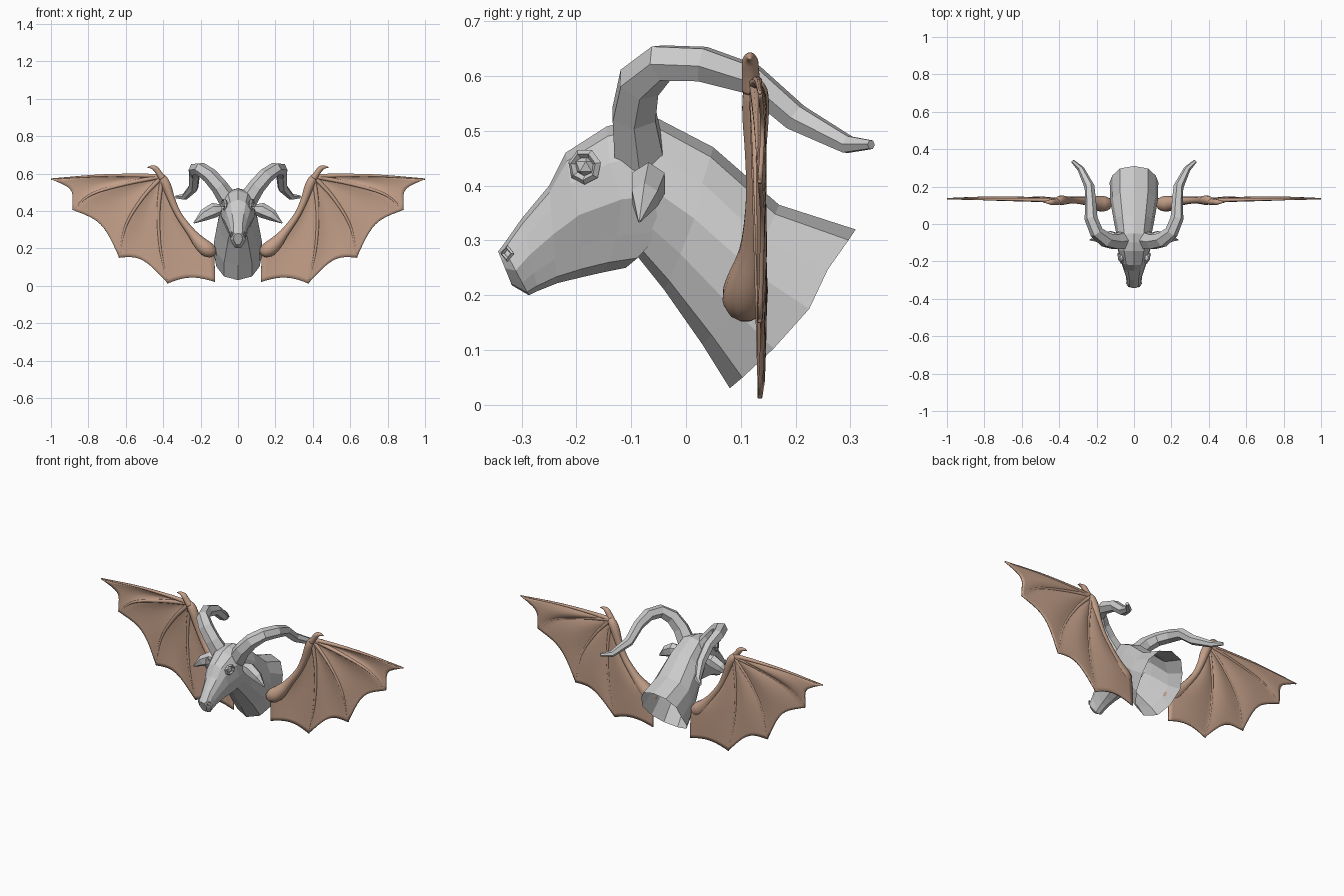
import bpy, bmesh
from math import sin, cos, pi
from mathutils import Vector as V

if "Cube" in bpy.data.objects:
    bpy.data.objects.remove(bpy.data.objects["Cube"])

brown = bpy.data.materials.new("wing_brown")
brown.diffuse_color = (0.55, 0.35, 0.25, 1)
brown.use_nodes = True
brown.node_tree.nodes["Principled BSDF"].inputs["Base Color"].default_value = brown.diffuse_color


def make(name, bm, mirror=True, mat=None, smooth=False):
    bmesh.ops.remove_doubles(bm, verts=bm.verts, dist=0.0004)
    bmesh.ops.recalc_face_normals(bm, faces=bm.faces)
    me = bpy.data.meshes.new(name)
    bm.to_mesh(me)
    bm.free()
    ob = bpy.data.objects.new(name, me)
    bpy.context.collection.objects.link(ob)
    if mat:
        me.materials.append(mat)
    for p in me.polygons:
        p.use_smooth = smooth
    if mirror:
        ob.modifiers.new("mirror", 'MIRROR').use_mirror_merge = False
    return ob


def loft(bm, rings, cap_start=True, cap_end=True):
    rows = [[bm.verts.new(p) for p in r] for r in rings]
    n = len(rows[0])
    for a, b in zip(rows, rows[1:]):
        for i in range(n):
            j = (i + 1) % n
            bm.faces.new((a[i], a[j], b[j], b[i]))
    if cap_start:
        bm.faces.new(rows[0])
    if cap_end:
        bm.faces.new(rows[-1])


def spline(pts, n):
    """Catmull-Rom curve through pts, n + 1 samples."""
    pts = [V(p) for p in pts]
    ext = [2 * pts[0] - pts[1]] + pts + [2 * pts[-1] - pts[-2]]
    out = []
    for k in range(n + 1):
        u = k / n * (len(pts) - 1)
        i = min(int(u), len(pts) - 2)
        t = u - i
        a, b, c, d = ext[i:i + 4]
        out.append(0.5 * (2 * b + (c - a) * t + (2 * a - 5 * b + 4 * c - d) * t * t
                          + (3 * b - a - 3 * c + d) * t ** 3))
    return out


def tube(bm, path, sides, squash=1.0, up=V((0, 1, 0))):
    """Tapered tube along (x, y, z, radius) points."""
    c = [V(p[:3]) for p in path]
    rings = []
    for i, p in enumerate(c):
        d = (c[min(i + 1, len(c) - 1)] - c[max(i - 1, 0)]).normalized()
        up = (up - d * up.dot(d)).normalized()
        side = d.cross(up)
        rings.append([p + path[i][3] * (up * cos(a) * squash + side * sin(a))
                      for a in (2 * pi * (k + .5) / sides for k in range(sides))])
    loft(bm, rings)


# Head and neck: top y, z, bottom y, z, half width, low width factor, backward shift
stations = [
    (.31, .32, .08, .03, .130, 1.0, .03),
    (.17, .365, .03, .11, .128, 1.0, .03),
    (.05, .47, -.04, .21, .108, .9, .01),
    (-.05, .522, -.10, .285, .090, .8, 0),
    (-.10, .52, -.11, .25, .095, .85, .085),
    (-.145, .508, -.15, .242, .092, .75, .03),
    (-.22, .46, -.19, .233, .072, .75, .01),
    (-.25, .40, -.235, .222, .056, .75, 0),
    (-.30, .34, -.27, .208, .042, .85, 0),
    (-.335, .29, -.287, .20, .041, .8, 0),
    (-.343, .28, -.318, .218, .024, .8, 0)]
rings = []
for ty, tz, by, bz, w, low, shift in stations:
    ring = []
    for k in range(12):
        a = 2 * pi * k / 12
        s, c = sin(a), cos(a)
        h = (1 + c) / 2
        x = w * abs(s) ** .8 * (1 if s > 0 else -1) * (low if c < -.1 else 1)
        sag = shift * s * s * (1 if c < .1 else .3)
        ring.append((x, by + (ty - by) * h + sag, bz + (tz - bz) * h))
    rings.append(ring)
bm = bmesh.new()
loft(bm, rings, cap_start=False)
make("head_and_neck", bm, mirror=False)

# Horns
bm = bmesh.new()
tube(bm, [(.05, -.085, .455, .052), (.10, -.095, .53, .045), (.15, -.085, .588, .042),
          (.20, -.045, .624, .037), (.23, .03, .622, .035), (.232, .12, .594, .030),
          (.238, .20, .525, .027), (.285, .295, .475, .018), (.33, .338, .475, .009)], 6)
make("horn", bm)

# Ears
bm = bmesh.new()
tube(bm, [(.075, -.065, .415, .018), (.125, -.068, .405, .040),
          (.18, -.075, .378, .032), (.236, -.085, .335, .003)], 6, .85)
make("ear", bm)

# Eyes and nostrils: faceted rims
for name, loc, rot, R, r, n in (
        ("eye_rim", (.074, -.185, .435), (0, pi / 2, -.4), .025, .008, 7),
        ("nostril_rim", (.033, -.326, .276), (0, pi / 2, -.6), .011, .004, 4)):
    bpy.ops.mesh.primitive_torus_add(major_segments=n, minor_segments=4, location=loc,
                                     rotation=rot, major_radius=R, minor_radius=r)
    ob = bpy.context.object
    ob.name = name
    bpy.ops.object.transform_apply(location=True, rotation=True, scale=True)
    ob.modifiers.new("mirror", 'MIRROR')
bm = bmesh.new()
bmesh.ops.create_icosphere(bm, subdivisions=1, radius=.021)
bmesh.ops.translate(bm, verts=bm.verts, vec=(.068, -.183, .435))
make("eyeball", bm)

# Wing bones, fanning from the wrist (x, z)
Y = .127
wrist = (.405, .585)
fingers = [
    [wrist, (.55, .590), (.75, .588), (1.0, .570)],
    [wrist, (.60, .545), (.78, .490), (.885, .406)],
    [wrist, (.51, .470), (.60, .320), (.635, .150)],
    [wrist, (.425, .40), (.415, .20), (.375, .012)]]
body_edge = [wrist, (.365, .49), (.315, .38), (.235, .28), (.14, .20), (.125, .11), (.123, .02)]
NS, NT = 24, 10
bones = [[(x, Y + .008 * (k / (len(f) - 1)), z) for k, (x, z) in enumerate(f)]
         for f in fingers + [body_edge]]
curves = [spline(b, NS * 4) for b in bones]


def on(curve, s):
    u = s * (len(curve) - 1)
    i = min(int(u), len(curve) - 2)
    return curve[i].lerp(curve[i + 1], u - i)


# Wing membrane: scalloped panels between the bones
bm = bmesh.new()
for a, b, pull in zip(curves, curves[1:], (.10, .13, .10, .05)):
    grid = []
    for i in range(NS + 1):
        row = []
        for j in range(NT + 1):
            t = j / NT
            s = i / NS * (1 - pull * sin(pi * t))
            p = on(a, s).lerp(on(b, s), t)
            p.y += .012 * sin(pi * t) * sin(pi * min(1, i / NS * .85))
            row.append(bm.verts.new(p))
        grid.append(row)
    for i in range(NS):
        for j in range(NT):
            bm.faces.new((grid[i][j], grid[i][j + 1], grid[i + 1][j + 1], grid[i + 1][j]))
bmesh.ops.dissolve_degenerate(bm, dist=.0003, edges=bm.edges)
ob = make("wing_membrane", bm, mat=brown, smooth=True)
sol = ob.modifiers.new("thickness", 'SOLIDIFY')
sol.thickness = .008
sol.offset = 0

# Finger bones
bm = bmesh.new()
for c in curves[:4]:
    tube(bm, [(*p, .013 - .009 * k / (NS * 4)) for k, p in enumerate(c)][::4], 8)
make("wing_finger", bm, mat=brown, smooth=True)

# Arm with shoulder bulge, and thumb claw
arm = [(.415, Y, .590, .012), (.40, Y, .57, .023), (.38, Y, .53, .025), (.355, Y, .46, .020),
       (.315, Y, .375, .018), (.25, .122, .285, .024), (.20, .112, .225, .038),
       (.165, .108, .195, .042), (.135, .112, .178, .030), (.122, .115, .170, .008)]
claw = [(.405, .12, .575, .018), (.425, .118, .605, .016), (.442, .117, .626, .015),
        (.462, .117, .634, .009), (.485, .117, .632, .002)]
for name, path in (("wing_arm", arm), ("thumb_claw", claw)):
    xyz = spline([p[:3] for p in path], 30)
    rad = spline([(p[3], 0, 0) for p in path], 30)
    bm = bmesh.new()
    tube(bm, [(*p, max(r.x, .001)) for p, r in zip(xyz, rad)], 12)
    make(name, bm, mat=brown, smooth=True)
